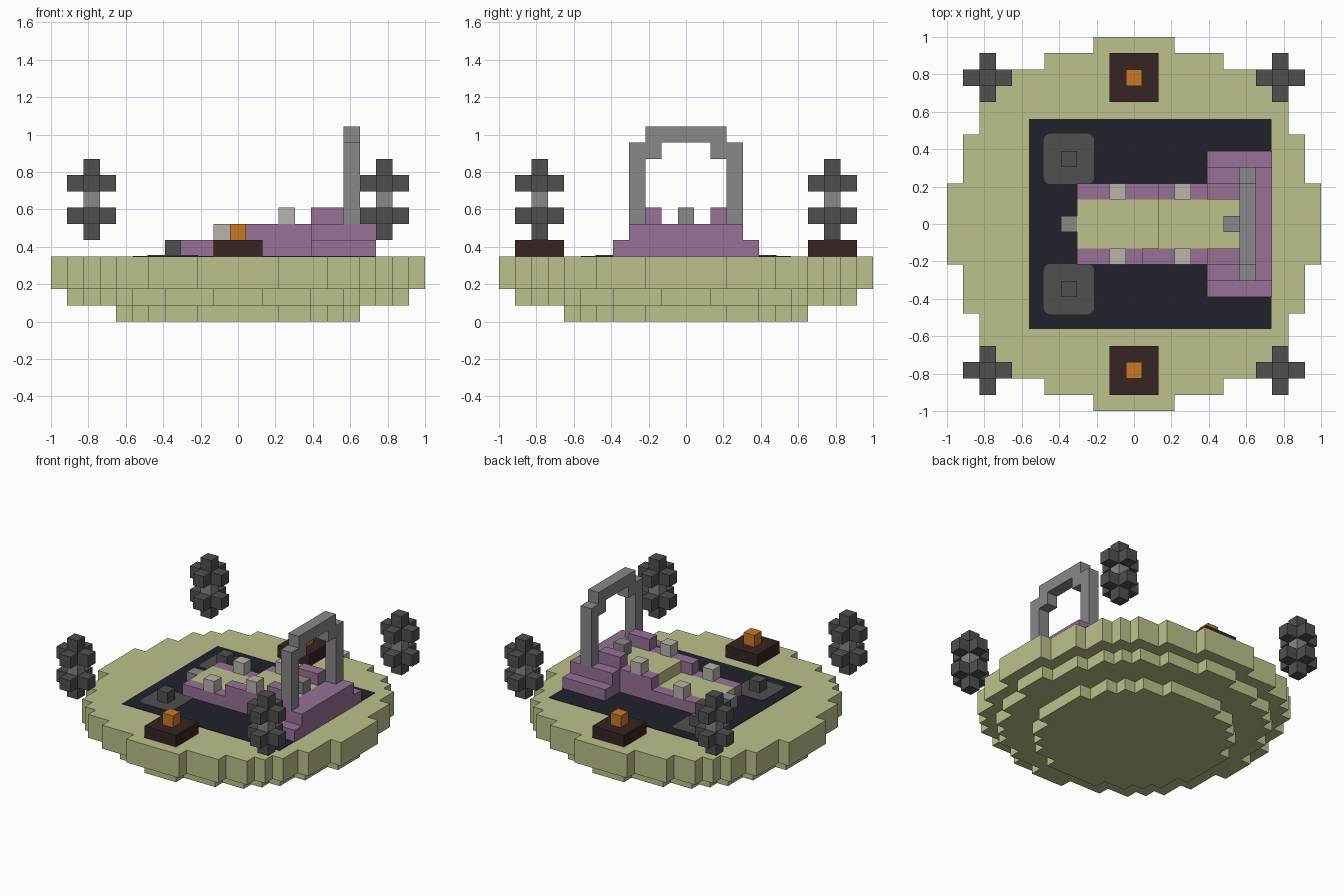
import bpy
import bmesh
from mathutils import Vector

U = 2 / 23        # one block
GROUND = 4        # top of the island, in blocks

cube = bpy.data.objects.get("Cube")
if cube:
    bpy.data.objects.remove(cube, do_unlink=True)


def material(name, rgb):
    """Flat material from an 8-bit display colour."""
    linear = [((c / 255 + 0.055) / 1.055) ** 2.4 for c in rgb] + [1]
    mat = bpy.data.materials.new(name)
    mat.use_nodes = True
    mat.diffuse_color = linear
    mat.node_tree.nodes["Principled BSDF"].inputs["Base Color"].default_value = linear
    return mat


SAND = material("sand", (190, 192, 139))
PURPLE = material("purple brick", (151, 113, 151))
NIGHT = material("dark paving", (33, 33, 44))
STONE = material("stone grey", (136, 136, 136))
PALE = material("pale stone", (185, 181, 173))
DARK = material("dark grey", (80, 80, 80))
BROWN = material("dark brown", (55, 36, 36))
ORANGE = material("orange", (202, 121, 38))


def finish(name, bm, mat):
    bmesh.ops.recalc_face_normals(bm, faces=bm.faces)
    mesh = bpy.data.meshes.new(name)
    bm.to_mesh(mesh)
    bm.free()
    mesh.materials.append(mat)
    obj = bpy.data.objects.new(name, mesh)
    bpy.context.collection.objects.link(obj)
    return obj


def blocks(name, mat, *boxes):
    """Boxes given as (x range, y range, z range) in block units."""
    bm = bmesh.new()
    for box in boxes:
        new = bmesh.ops.create_cube(bm, size=1)["verts"]
        for v in new:
            v.co = Vector([(lo + hi) / 2 + c * (hi - lo)
                           for c, (lo, hi) in zip(v.co, box)]) * U
    return finish(name, bm, mat)


def cell(i):
    return (i - 0.5, i + 0.5)


def stepped_disc(name, reach, z0, z1):
    """Round slab with a stepped edge, from one corner turned four times."""
    corner = []
    for i, (x, y) in enumerate(reach):
        if i:
            corner.append((x, reach[i - 1][1]))
        corner.append((x, y))
    outline = []
    for _ in range(4):
        outline += corner
        corner = [(-y, x) for x, y in corner]
    bm = bmesh.new()
    base = bm.faces.new([bm.verts.new(Vector((x, y, z0)) * U) for x, y in outline])
    top = bmesh.ops.extrude_face_region(bm, geom=[base])["geom"]
    bmesh.ops.translate(bm, vec=(0, 0, (z1 - z0) * U),
                        verts=[g for g in top if isinstance(g, bmesh.types.BMVert)])
    return finish(name, bm, SAND)


# Island in three tiers
stepped_disc("island_top", [(11.5, 2.5), (10.5, 5.5), (9.5, 7.5), (8.5, 8.5),
                            (7.5, 9.5), (5.5, 10.5), (2.5, 11.5)], 2, GROUND)
stepped_disc("island_middle", [(10.5, 1.5), (9.5, 4.5), (8.5, 6.5), (7.5, 7.5),
                               (6.5, 8.5), (4.5, 9.5), (1.5, 10.5)], 1, 2)
stepped_disc("island_bottom", [(7.5, 2.5), (6.5, 4.5), (5.5, 5.5),
                               (4.5, 6.5), (2.5, 7.5)], 0, 1)

# Paving
blocks("paving", NIGHT, ((-6.45, 8.45), (-6.45, 6.45), (GROUND, GROUND + 0.04)))

# Raised sand walkway with one step
blocks("walkway", SAND,
       ((-3.5, 1.5), (-1.5, 1.5), (GROUND, 5)),
       ((1.5, 6.5), (-1.5, 1.5), (GROUND, 6)))

# Purple terrace behind and beside the walkway
terrace = [((6.5, 8.5), (-4.5, 4.5), (GROUND, 5)),
           ((6.5, 8.5), (-3.5, 3.5), (5, 6))]
for s in (-1, 1):
    terrace += [((4.5, 6.5), sorted((s * 1.5, s * 4.5)), (GROUND, 5)),
                ((4.5, 6.5), sorted((s * 1.5, s * 3.5)), (5, 6)),
                ((4.5, 6.5), cell(s * 2), (6, 7))]
blocks("terrace", PURPLE, *terrace)

# Side walls with pale posts, and corner pads
for side, s, step in (("front", -1, 0.5), ("back", 1, 1.5)):
    blocks(side + "_wall", PURPLE,
           ((-3.5, step), cell(s * 2), (GROUND, 5)),
           ((step, 4.5), cell(s * 2), (GROUND, 6)))
    blocks(side + "_posts", PALE,
           (cell(-1), cell(s * 2), (5, 6)),
           (cell(3), cell(s * 2), (6, 7)))

    pad = blocks(side + "_pad", DARK,
                 ((-5.55, -2.45), sorted((s * 2.45, s * 5.55)), (GROUND, GROUND + 0.08)))
    bm = bmesh.new()
    bm.from_mesh(pad.data)
    upright = [e for e in bm.edges
               if abs(e.verts[0].co.z - e.verts[1].co.z) > 0.001]
    bmesh.ops.bevel(bm, geom=upright, offset=0.4 * U, segments=4,
                    profile=0.5, affect='EDGES')
    bm.to_mesh(pad.data)
    bm.free()
    blocks(side + "_pad_block", DARK, (cell(-4), cell(s * 4), (GROUND, 5)))

    # Fire pit
    blocks(side + "_pit", BROWN,
           ((-1.5, 1.5), sorted((s * 7.5, s * 10.5)), (GROUND, 5)))
    blocks(side + "_flame", ORANGE, (cell(0), cell(s * 9), (5, 6)))

# Single stone blocks at both ends of the walkway
blocks("entry_block", STONE, (cell(-4), cell(0), (GROUND, 5)))
blocks("altar_block", STONE, (cell(6), cell(0), (6, 7)))

# Arch
arch = [(cell(7), (-2.5, 2.5), (11, 12))]
for s in (-1, 1):
    arch += [(cell(7), cell(s * 3), (6, 11)), (cell(7), cell(s * 2), (10, 11))]
blocks("arch", STONE, *arch)

# Four floating lanterns
for sx, x_name in ((-1, "right"), (1, "left")):
    for sy, y_name in ((-1, "front"), (1, "back")):
        x, y = sx * 9, sy * 9
        name = y_name + "_" + x_name + "_lantern"
        shell = [(cell(x), cell(y), (5, 7)), (cell(x), cell(y), (8, 10))]
        for z in (6, 8):
            for d in (-1, 1):
                shell += [(cell(x + d), cell(y), (z, z + 1)),
                          (cell(x), cell(y + d), (z, z + 1))]
        blocks(name, DARK, *shell)
        blocks(name + "_core", STONE, (cell(x), cell(y), (7, 8)))
